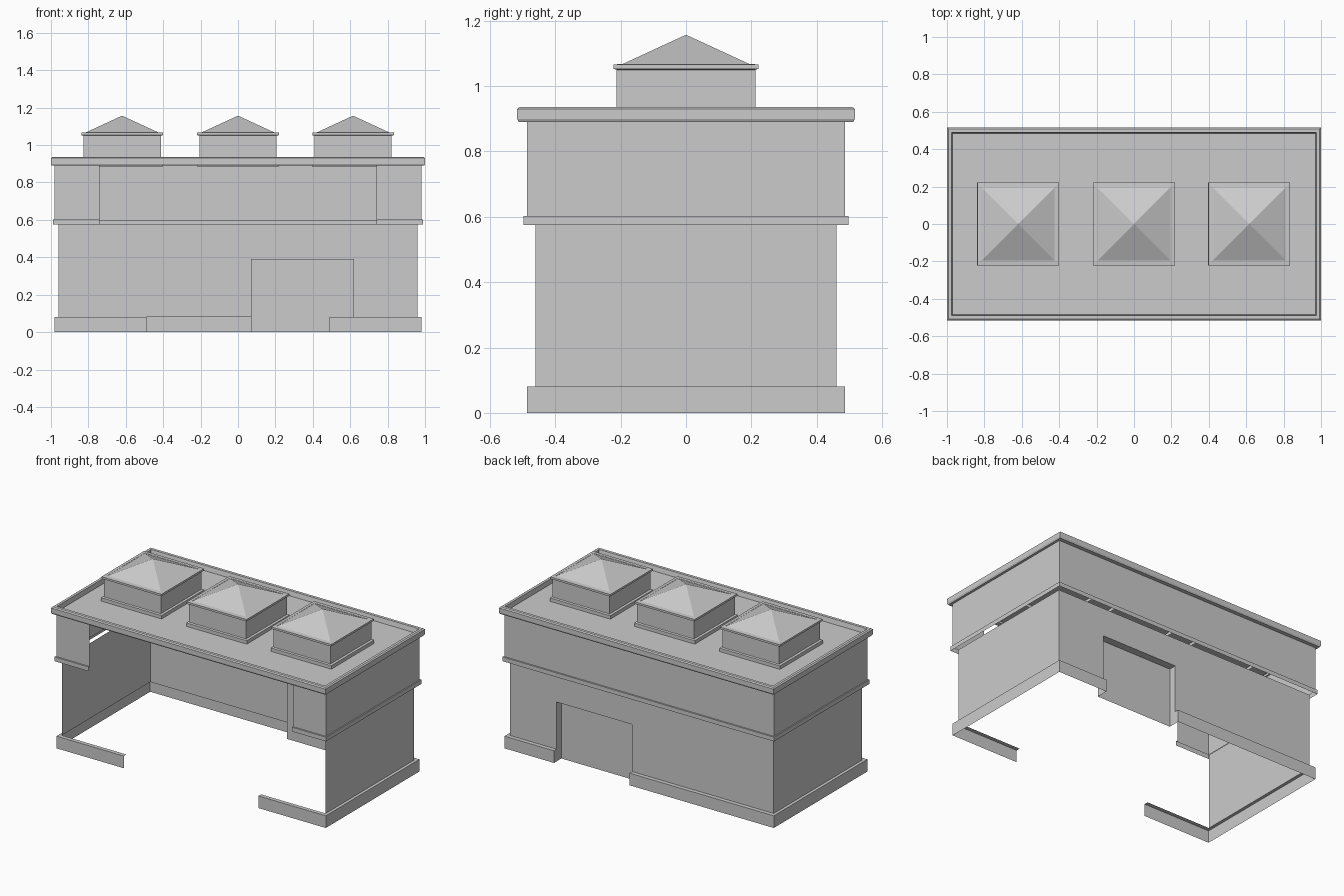
import bpy
import bmesh

if "Cube" in bpy.data.objects:
    bpy.data.objects.remove(bpy.data.objects["Cube"], do_unlink=True)

# Single plaster colour
GREY = (0.6, 0.6, 0.6, 1.0)
plaster = bpy.data.materials.new("light_grey_plaster")
plaster.use_nodes = True
plaster.diffuse_color = GREY
plaster.node_tree.nodes["Principled BSDF"].inputs["Base Color"].default_value = GREY


def strips(name, strip_list):
    """Each strip is a stack of point loops; neighbouring loops are joined with quads."""
    bm = bmesh.new()
    for loops in strip_list:
        rows = [[bm.verts.new(p) for p in loop] for loop in loops]
        for low, high in zip(rows, rows[1:]):
            for i in range(len(low) - 1):
                bm.faces.new((low[i], low[i + 1], high[i + 1], high[i]))
    mesh = bpy.data.meshes.new(name)
    bm.to_mesh(mesh)
    bm.free()
    mesh.materials.append(plaster)
    obj = bpy.data.objects.new(name, mesh)
    bpy.context.collection.objects.link(obj)
    return obj


def at(path, z):
    return [(x, y, z) for x, y in path]


def rect(hx, hy, z, cx=0.0):
    """Closed rectangular loop, counter-clockwise from above."""
    path = [(hx, -hy), (hx, hy), (-hx, hy), (-hx, -hy), (hx, -hy)]
    return [(cx + x, y, z) for x, y in path]


def u_path(hx, hy, stub):
    """Around the sides and back, with short returns along the open front."""
    return [(stub, -hy), (hx, -hy), (hx, hy), (-hx, hy), (-hx, -hy), (-stub, -hy)]


# Main dimensions
WX, WY = 0.96, 0.46          # lower wall
BX, BY = 0.98, 0.487         # base and upper wall
BASE_TOP, WALL_TOP = 0.08, 0.575
DOOR_L, DOOR_R, DOOR_TOP, DOOR_Y = 0.62, 0.07, 0.39, 0.41

# Lower walls: two sides, and the back built around the doorway
strips("lower_side_walls", [
    [at([(WX, -WY), (WX, WY)], BASE_TOP), at([(WX, -WY), (WX, WY)], WALL_TOP)],
    [at([(-WX, WY), (-WX, -WY)], BASE_TOP), at([(-WX, WY), (-WX, -WY)], WALL_TOP)],
])
back_parts = []
for x0, x1, z0 in ((WX, DOOR_L, BASE_TOP), (DOOR_L, DOOR_R, DOOR_TOP), (DOOR_R, -WX, BASE_TOP)):
    line = [(x0, WY), (x1, WY)]
    back_parts.append([at(line, z0), at(line, WALL_TOP)])
strips("lower_back_wall", back_parts)

# Recessed back door with its jambs and lintel
recess = [(DOOR_L, WY), (DOOR_L, DOOR_Y), (DOOR_R, DOOR_Y), (DOOR_R, WY)]
strips("door_recess", [
    [at(recess, 0), at(recess, DOOR_TOP)],
    [at([(DOOR_L, DOOR_Y), (DOOR_R, DOOR_Y)], DOOR_TOP),
     at([(DOOR_L, WY), (DOOR_R, WY)], DOOR_TOP)],
])

# Base course, broken by the doorway and by the open front
def base_half(sign, door_x, hx, hy):
    path = [(sign * 0.49, -hy), (sign * hx, -hy), (sign * hx, hy), (door_x, hy)]
    return path if sign > 0 else path[::-1]


base_parts = []
for sign, door_x in ((1, DOOR_L), (-1, DOOR_R)):
    outer = base_half(sign, door_x, BX, BY)
    inner = base_half(sign, door_x, WX, WY)
    base_parts.append([at(outer, 0), at(outer, BASE_TOP), at(inner, BASE_TOP)])
    cap = [(door_x, BY), (door_x, WY)]
    if sign < 0:
        cap.reverse()
    base_parts.append([at(cap, 0), at(cap, BASE_TOP)])
strips("base_course", base_parts)

# Belt course between the storeys
STUB = 0.74
belt_outer = u_path(0.988, 0.497, STUB)
upper_path = u_path(BX, BY, STUB)
strips("belt_course", [[at(belt_outer, 0.575), at(belt_outer, 0.603), at(upper_path, 0.603)]])

# Upper wall with short front returns
strips("upper_wall", [[at(upper_path, 0.595), at(upper_path, 0.89)]])

# Cornice ring and sunken roof deck
strips("cornice", [[
    rect(BX - 0.01, BY - 0.01, 0.89), rect(0.995, 0.512, 0.89), rect(1.0, 0.517, 0.9),
    rect(1.0, 0.517, 0.93), rect(0.992, 0.509, 0.936), rect(0.975, 0.49, 0.936),
    rect(0.97, 0.483, 0.905),
]])
strips("roof_deck", [[at([(-0.97, -0.483), (0.97, -0.483)], 0.905),
                      at([(-0.97, 0.483), (0.97, 0.483)], 0.905)]])

# Three roof lanterns: plinth, walls, eave and pyramid cap
for label, cx in (("right", -0.62), ("middle", 0.0), ("left", 0.615)):
    steps = {
        "plinth": [(0.22, 0.223, 0.885), (0.22, 0.223, 0.928), (0.207, 0.213, 0.932)],
        "walls": [(0.207, 0.213, 0.93), (0.207, 0.213, 1.052)],
        "eave": [(0.207, 0.213, 1.05), (0.218, 0.222, 1.053), (0.218, 0.222, 1.066),
                 (0.195, 0.195, 1.068)],
    }
    for part, levels in steps.items():
        strips(f"{label}_lantern_{part}", [[rect(hx, hy, z, cx) for hx, hy, z in levels]])

    bpy.ops.mesh.primitive_cone_add(vertices=4, radius1=0.195 * 2 ** 0.5, radius2=0, depth=0.09,
                                    location=(cx, 0, 1.112), rotation=(0, 0, 0.7854))
    cap = bpy.context.object
    cap.name = f"{label}_lantern_cap"
    cap.data.materials.append(plaster)
